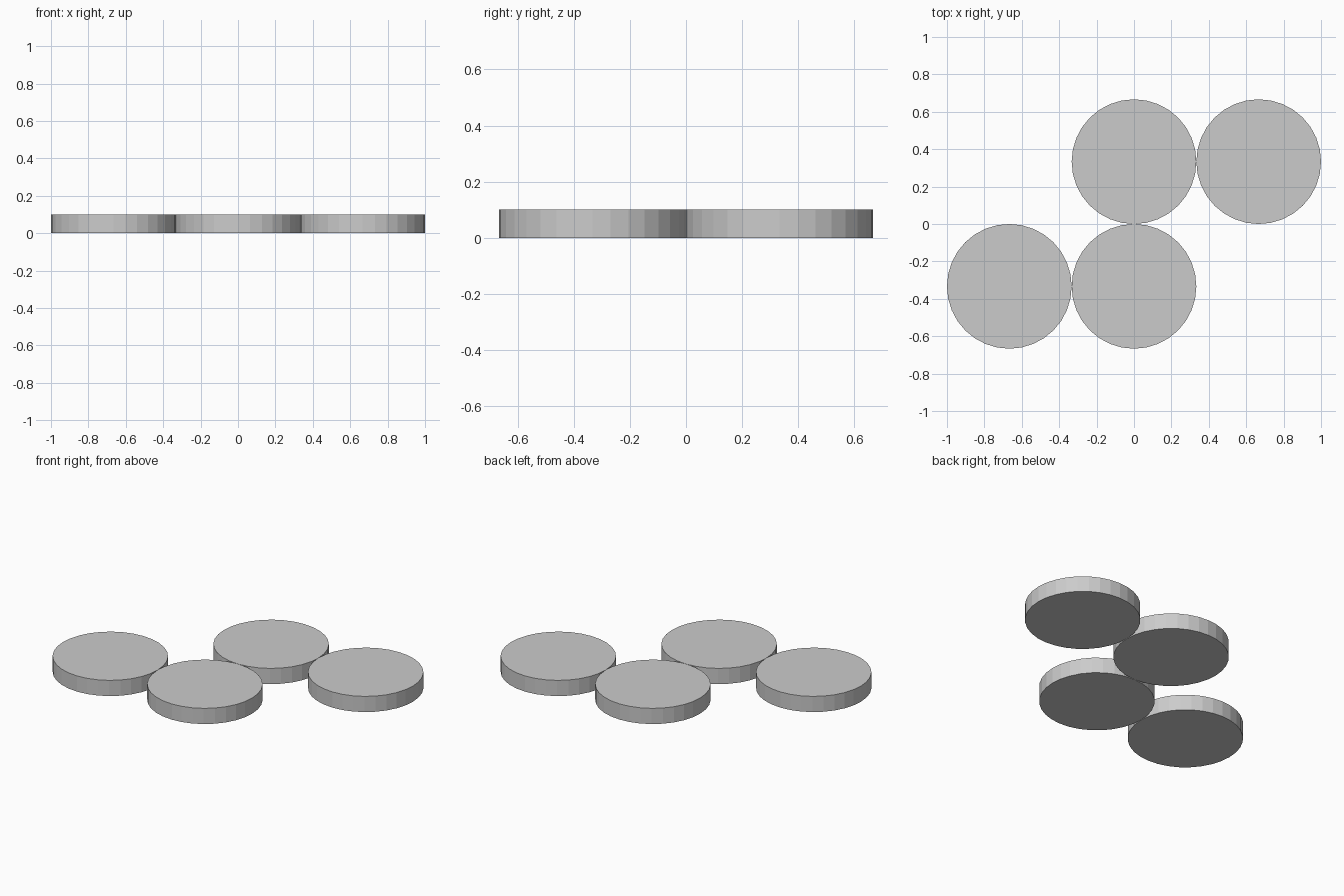
import bpy

if "Cube" in bpy.data.objects:
    bpy.data.objects.remove(bpy.data.objects["Cube"])

RADIUS = 1 / 3
HEIGHT = 0.1

# Four touching flat discs in a staggered two-by-two layout
discs = {
    "disc_front_left": (-2 * RADIUS, -RADIUS),
    "disc_front_middle": (0, -RADIUS),
    "disc_back_middle": (0, RADIUS),
    "disc_back_right": (2 * RADIUS, RADIUS),
}

for name, (x, y) in discs.items():
    bpy.ops.mesh.primitive_cylinder_add(
        vertices=32, radius=RADIUS, depth=HEIGHT, location=(x, y, HEIGHT / 2))
    bpy.context.object.name = name
